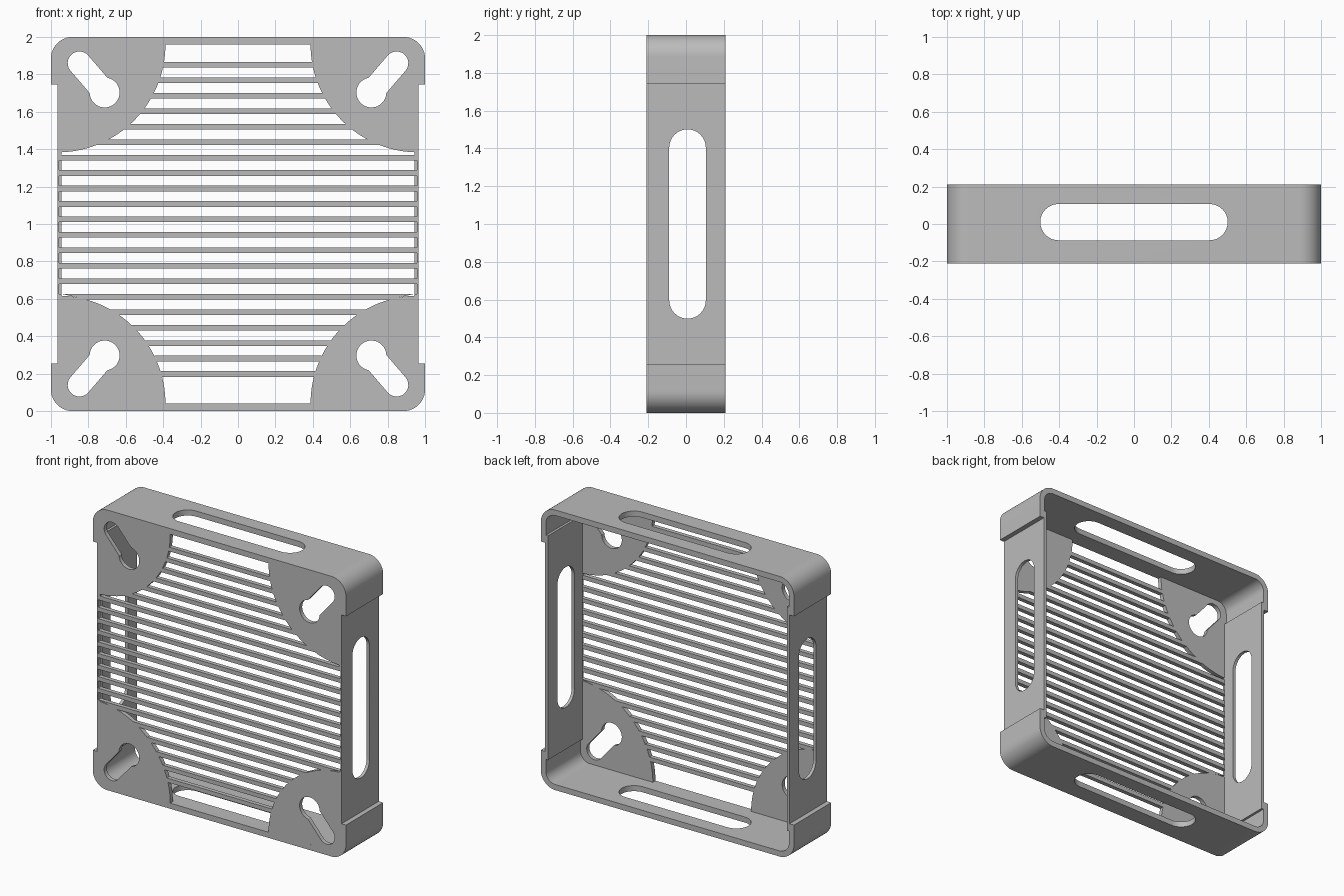
import bpy, bmesh, math
from math import cos, sin, pi, sqrt

if "Cube" in bpy.data.objects:
    bpy.data.objects.remove(bpy.data.objects["Cube"])

FRONT, BACK = -0.21, 0.21      # depth range of the frame
T = 0.03                       # grille thickness
ARC_X, ARC_Z, ARC_R = 0.965, 0.96, 0.577   # corner plate arc, relative to centre

grey = bpy.data.materials.new("grey plastic")
grey.diffuse_color = (0.5, 0.5, 0.5, 1)
grey.use_nodes = True
grey.node_tree.nodes["Principled BSDF"].inputs["Base Color"].default_value = grey.diffuse_color


def arc(cx, cz, r, a0, a1, n):
    return [(cx + r * cos(a0 + (a1 - a0) * i / n), cz + r * sin(a0 + (a1 - a0) * i / n))
            for i in range(n + 1)]


def finish(bm, name):
    bmesh.ops.recalc_face_normals(bm, faces=bm.faces)
    me = bpy.data.meshes.new(name)
    bm.to_mesh(me)
    bm.free()
    ob = bpy.data.objects.new(name, me)
    bpy.context.collection.objects.link(ob)
    me.materials.append(grey)
    return ob


def activate(ob):
    bpy.ops.object.select_all(action='DESELECT')
    ob.select_set(True)
    bpy.context.view_layer.objects.active = ob


def prism(bm, pts, to3d, d0, d1):
    """Closed prism of a 2D outline between two depths."""
    a = [bm.verts.new(to3d(u, v, d0)) for u, v in pts]
    b = [bm.verts.new(to3d(u, v, d1)) for u, v in pts]
    bm.faces.new(a)
    bm.faces.new(b[::-1])
    for i in range(len(pts)):
        j = (i + 1) % len(pts)
        bm.faces.new((a[i], b[i], b[j], a[j]))


def xz(u, v, d):
    return (u, d, v + 1)


def four_way(q):
    """Mirror a quadrant outline into a full loop."""
    return (q + [(-x, z) for x, z in q[::-1]] + [(-x, -z) for x, z in q]
            + [(x, -z) for x, z in q[::-1]])


# Frame: stepped rounded ring with thinner, recessed side walls
outer_q = [(0.965, 0.745), (1, 0.745)] + arc(0.885, 0.885, 0.115, 0, pi / 2, 12)
inner_q = [(0.943, 0.80), (0.96, 0.80)] + arc(0.885, 0.885, 0.075, 0, pi / 2, 12)
outer, inner = four_way(outer_q), four_way(inner_q)
bm = bmesh.new()
rings = [[bm.verts.new(xz(x, z, d)) for x, z in loop]
         for loop, d in ((outer, FRONT), (outer, BACK), (inner, BACK), (inner, FRONT))]
n = len(outer)
for k in range(4):
    r0, r1 = rings[k], rings[(k + 1) % 4]
    for i in range(n):
        j = (i + 1) % n
        bm.faces.new((r0[i], r0[j], r1[j], r1[i]))
frame = finish(bm, "frame")

# Bar heights, relative to the centre
bars = [(0.198 + 0.08265 * i - 1 - 0.015, 0.198 + 0.08265 * i - 1 + 0.015) for i in range(21)]

# Cutters: long rounded wall slots and shallow notches between the bars
slot = arc(0.404, 0, 0.097, -pi / 2, pi / 2, 16) + arc(-0.404, 0, 0.097, pi / 2, 1.5 * pi, 16)
cut = bmesh.new()
prism(cut, slot, lambda u, v, d: (u, v + 0.01, d), -0.1, 2.1)
cut_side = bmesh.new()
prism(cut_side, slot, lambda u, v, d: (d, v + 0.008, u + 1), -1.1, 1.1)
cut_gap = bmesh.new()
for (_, lo), (hi, _) in zip(bars, bars[1:]):
    if lo > -0.385 and hi < 0.385:
        prism(cut_gap, [(-0.957, lo), (0.957, lo), (0.957, hi), (-0.957, hi)],
              xz, FRONT - 0.05, FRONT + T)
for b, name in ((cut, "slot_cutter"), (cut_side, "side_slot_cutter"), (cut_gap, "gap_cutter")):
    cutter = finish(b, name)
    mod = frame.modifiers.new(name, 'BOOLEAN')
    mod.operation, mod.object, mod.solver = 'DIFFERENCE', cutter, 'EXACT'
    activate(frame)
    bpy.ops.object.modifier_apply(modifier=name)
    bpy.data.objects.remove(cutter)
activate(frame)
bpy.ops.object.shade_smooth_by_angle(angle=math.radians(30))

# Corner plates: quarter discs with keyhole openings
end = math.acos((0.943 - ARC_X) / ARC_R)
plate = inner_q[::-1] + arc(ARC_X, ARC_Z, ARC_R, 2 * pi - end, pi, 32)
bx, bz, br, sx_, sz_, sr = 0.713, 0.703, 0.08, 0.848, 0.86, 0.0625
ang = math.atan2(sz_ - bz, sx_ - bx)
half = math.asin(sr / br)
keyhole = (arc(sx_, sz_, sr, ang - pi / 2, ang + pi / 2, 16)
           + arc(bx, bz, br, ang + half, ang + 2 * pi - half, 24))
for sx, sz, name in ((1, 1, "top_right"), (-1, 1, "top_left"),
                     (1, -1, "bottom_right"), (-1, -1, "bottom_left")):
    cu = bpy.data.curves.new("corner_plate_" + name, 'CURVE')
    cu.dimensions, cu.fill_mode, cu.extrude = '2D', 'BOTH', T / 2
    for pts in (plate, keyhole):
        sp = cu.splines.new('POLY')
        sp.points.add(len(pts) - 1)
        for p, (x, z) in zip(sp.points, pts):
            p.co = (x * sx, z * sz, 0, 1)
        sp.use_cyclic_u = True
    ob = bpy.data.objects.new(cu.name, cu)
    bpy.context.collection.objects.link(ob)
    ob.location = (0, FRONT + T / 2, 1)
    ob.rotation_euler = (pi / 2, 0, 0)
    cu.materials.append(grey)
    activate(ob)
    bpy.ops.object.convert(target='MESH')
    bm = bmesh.new()
    bm.from_mesh(ob.data)
    bmesh.ops.remove_doubles(bm, verts=bm.verts, dist=1e-5)
    bmesh.ops.recalc_face_normals(bm, faces=bm.faces)
    bm.to_mesh(ob.data)
    bm.free()
    activate(ob)
    bpy.ops.object.shade_smooth_by_angle(angle=math.radians(30))


# Grille bars: ends trimmed to the side walls or the plate arcs
def reach(z):
    d = ARC_Z - abs(z)
    return 0.943 if d >= ARC_R else min(0.943, ARC_X - sqrt(ARC_R ** 2 - d * d))


bm = bmesh.new()
for lo, hi in bars:
    a, b = reach(lo), reach(hi)
    prism(bm, [(-a, lo), (a, lo), (b, hi), (-b, hi)], xz, FRONT, FRONT + T)
finish(bm, "grille_bars")
